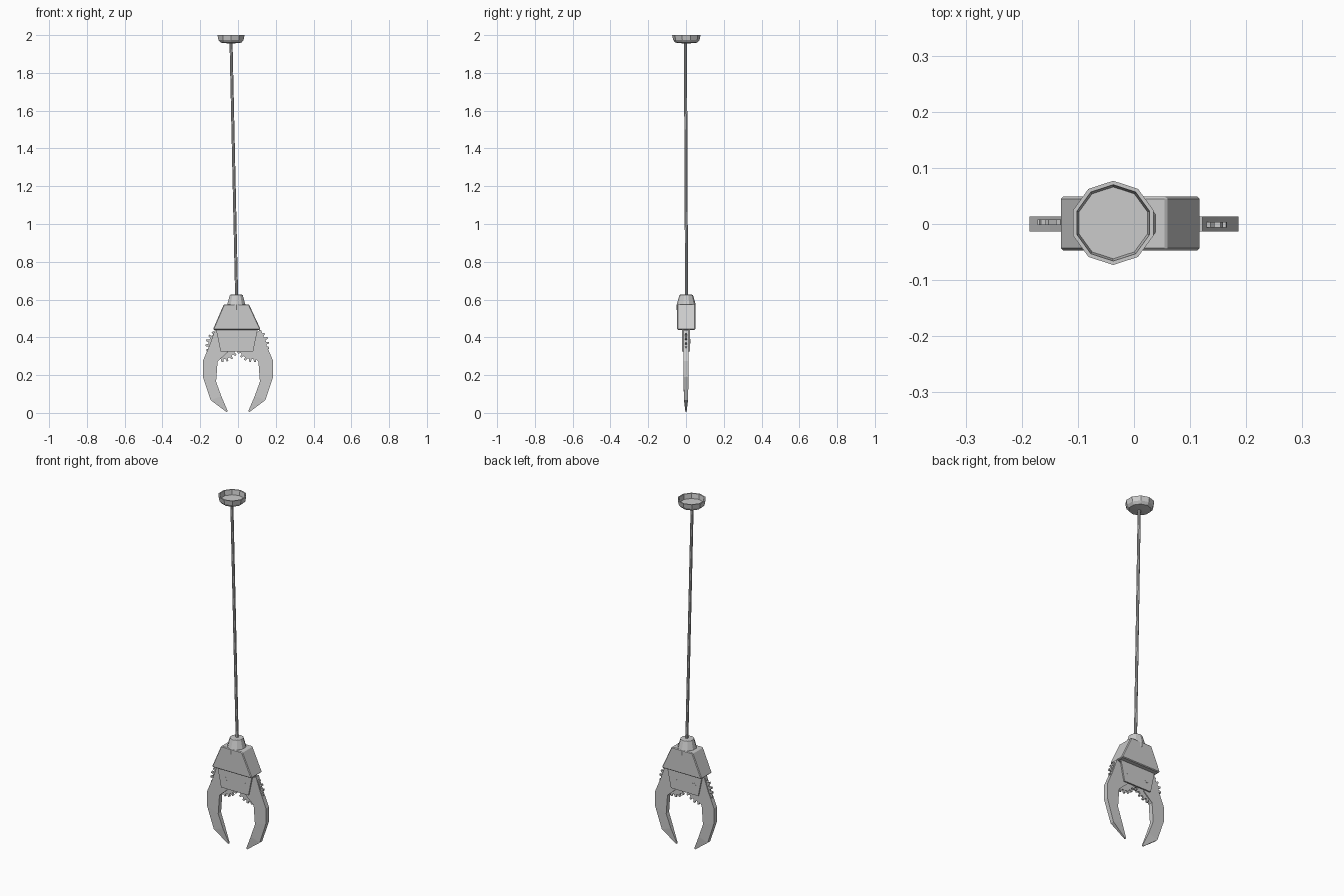
import bpy, bmesh
from math import sin, cos, pi
from mathutils import Vector

if "Cube" in bpy.data.objects:
    bpy.data.objects.remove(bpy.data.objects["Cube"])


def finish(name, bm, bevel=0):
    bmesh.ops.recalc_face_normals(bm, faces=bm.faces)
    me = bpy.data.meshes.new(name)
    bm.to_mesh(me)
    bm.free()
    ob = bpy.data.objects.new(name, me)
    bpy.context.collection.objects.link(ob)
    if bevel:
        m = ob.modifiers.new("bevel", 'BEVEL')
        m.width, m.segments = bevel, 1
    return ob


def loft(name, rings, bevel=0):
    """Skin a list of equal-length closed rings and cap both ends."""
    bm = bmesh.new()
    vs = [[bm.verts.new(p) for p in r] for r in rings]
    n = len(vs[0])
    for a, b in zip(vs, vs[1:]):
        for i in range(n):
            j = (i + 1) % n
            bm.faces.new((a[i], a[j], b[j], b[i]))
    bm.faces.new(vs[0])
    bm.faces.new(vs[-1])
    return finish(name, bm, bevel)


def plate(name, pts, y0, y1, bevel=0):
    """Extrude an x/z outline between two depths."""
    return loft(name, [[(x, y, z) for x, z in pts] for y in (y0, y1)], bevel)


def ring(c, r, n, start=pi / 2):
    return [(c[0] + r * cos(start + 2 * pi * i / n),
             c[1] + r * sin(start + 2 * pi * i / n), c[2]) for i in range(n)]


# ceiling cup, open at the top
cup = [(.015, 1.956), (.058, 1.96), (.070, 1.974), (.075, 2.0),
       (.068, 2.0), (.064, 1.972)]
loft("ceiling_cup", [ring((-.037, .002, z), r, 10) for r, z in cup])

# slightly leaning rod
loft("rod", [ring((-.037, -.003, 1.965), .008, 8), ring((-.007, .003, .60), .008, 8)])

# collar on top of the housing
loft("collar", [ring((-.009, .001, z), r, 10)
                for r, z in ((.050, .545), (.050, .575), (.036, .624), (.030, .626))])

# housing block
plate("housing", [(-.130, .440), (.117, .440), (.117, .448), (.058, .575),
                  (-.075, .575), (-.130, .448)], -.047, .049, .004)

# two side plates that hold the gears
for side, y0, y1 in (("front", -.021, -.0135), ("back", .0145, .022)):
    plate(side + "_gear_plate", [(-.118, .45), (.106, .45), (.080, .325), (-.092, .325)], y0, y1)


def gear(name, cx, cz, y0, y1, phase, teeth=20, tip=.089, root=.074):
    pts = []
    for i in range(teeth):
        for f, r in ((-.30, root), (-.17, tip), (.17, tip), (.30, root)):
            a = 2 * pi * (i + f) / teeth + phase
            pts.append((cx + r * cos(a), cz + r * sin(a)))
    plate(name, pts, y0, y1)


# claw sections: outer x, z, inner x, z, half thickness
claw = [(.122, .440, .050, .400, .013), (.150, .360, .055, .320, .013),
        (.186, .275, .108, .272, .013), (.186, .190, .116, .165, .013),
        (.145, .068, .088, .088, .011), (.060, .004, .054, .008, .003)]

for side, s in (("left", -1), ("right", 1)):
    rings = []
    for xo, zo, xi, zi, h in claw:
        rings.append([(s * xo, -h, zo), (s * xo, h, zo), (s * xi, h, zi), (s * xi, -h, zi)])
    loft(side + "_claw", rings)
    yc = .003 if s < 0 else -.001
    gear(side + "_gear", s * .08 - .003, .358, yc - .005, yc + .005, 0 if s < 0 else pi / 20)
    # pivot pin through both plates
    pin = ring((s * .06 - .006, .38, 0), .012, 8)
    plate(side + "_pivot_pin", [(x, y) for x, y, _ in pin], -.0215, .0225)
